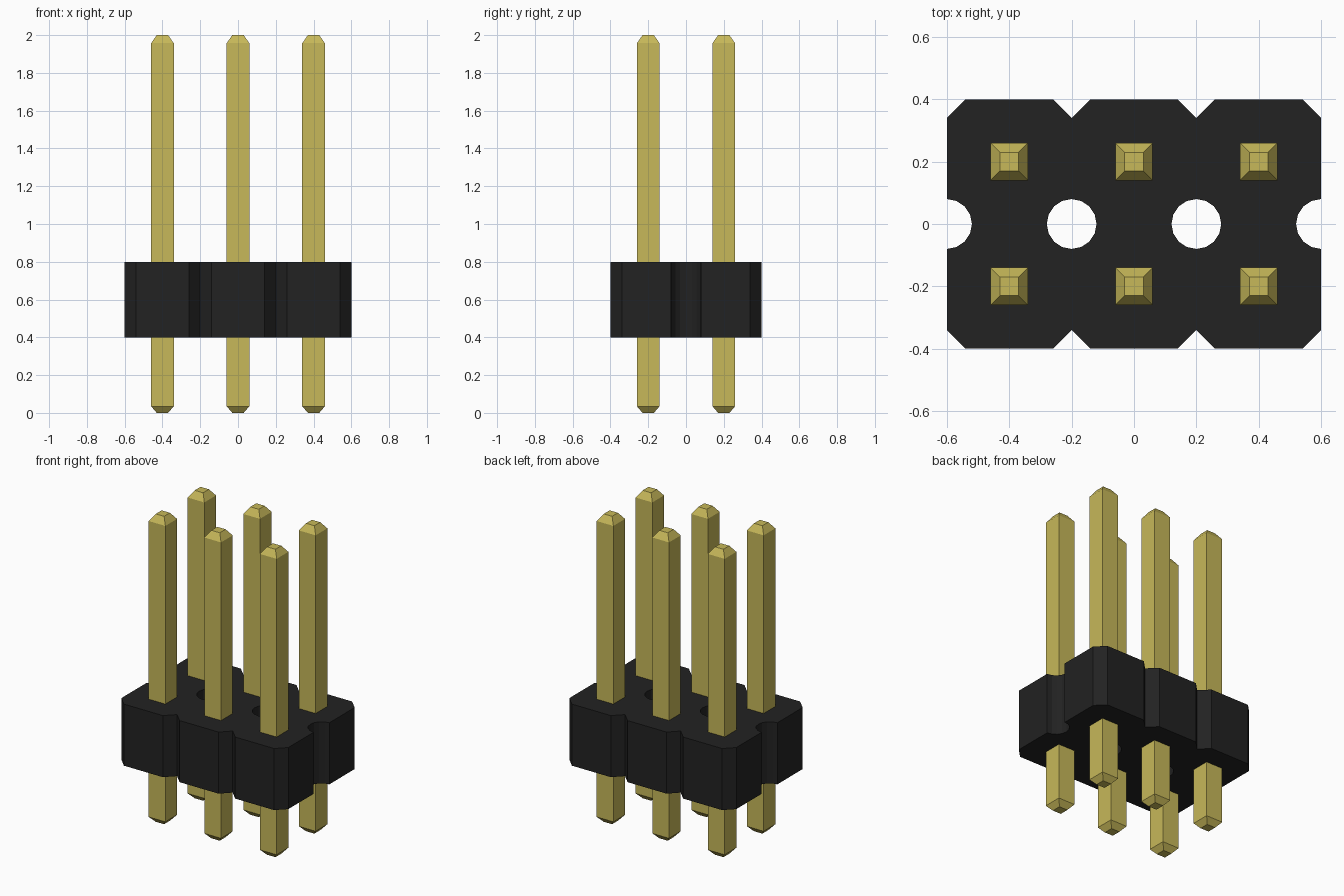
import bpy, bmesh, math

if "Cube" in bpy.data.objects:
    bpy.data.objects.remove(bpy.data.objects["Cube"])

PITCH = 0.4


def material(name, rgb):
    m = bpy.data.materials.new(name)
    m.diffuse_color = (*rgb, 1)
    m.use_nodes = True
    m.node_tree.nodes["Principled BSDF"].inputs["Base Color"].default_value = m.diffuse_color
    return m


black = material("black plastic", (0.016, 0.016, 0.016))
gold = material("gold metal", (0.57, 0.48, 0.10))


def finish(bm, name, mat):
    bmesh.ops.remove_doubles(bm, verts=bm.verts, dist=1e-4)
    bmesh.ops.recalc_face_normals(bm, faces=bm.faces)
    mesh = bpy.data.meshes.new(name)
    bm.to_mesh(mesh)
    bm.free()
    mesh.materials.append(mat)
    ob = bpy.data.objects.new(name, mesh)
    bpy.context.collection.objects.link(ob)
    return ob


# Housing: three chamfered cells, each with a half-round notch on both sides
w, d, c, r, steps = 0.2, 0.4, 0.06, 0.08, 8
right = [(w - c, -d), (w, -d + c)]
for i in range(steps + 1):
    a = -math.pi / 2 + math.pi * i / steps
    right.append((w - r * math.cos(a), r * math.sin(a)))
right += [(w, d - c), (w - c, d)]
outline = right + [(-x, -y) for x, y in right]

bm = bmesh.new()
n = len(outline)
for col in (-1, 0, 1):
    low, high = [[bm.verts.new((x + col * PITCH, y, z)) for x, y in outline]
                 for z in (0.4, 0.8)]
    bm.faces.new(low[::-1])
    bm.faces.new(high)
    for i in range(n):
        j = (i + 1) % n
        mid_x = (low[i].co.x + low[j].co.x) / 2
        joint = abs(abs(mid_x) - w) < 1e-4 and abs(low[i].co.x - low[j].co.x) < 1e-4
        if not joint:  # cells merge here, so no inner wall
            bm.faces.new((low[i], low[j], high[j], high[i]))
finish(bm, "housing", black)

# Pins: square bars with tapered ends
for col in (-1, 0, 1):
    for row in (-1, 1):
        bm = bmesh.new()
        rings = []
        for z, h in ((0, 0.03), (0.035, 0.06), (1.957, 0.06), (2, 0.03)):
            rings.append([bm.verts.new((col * PITCH + sx * h, row * PITCH / 2 + sy * h, z))
                          for sx, sy in ((-1, -1), (1, -1), (1, 1), (-1, 1))])
        bm.faces.new(rings[0][::-1])
        bm.faces.new(rings[-1])
        for a, b in zip(rings, rings[1:]):
            for i in range(4):
                j = (i + 1) % 4
                bm.faces.new((a[i], a[j], b[j], b[i]))
        finish(bm, f"pin_{col + 2}_{'front' if row < 0 else 'back'}", gold)
